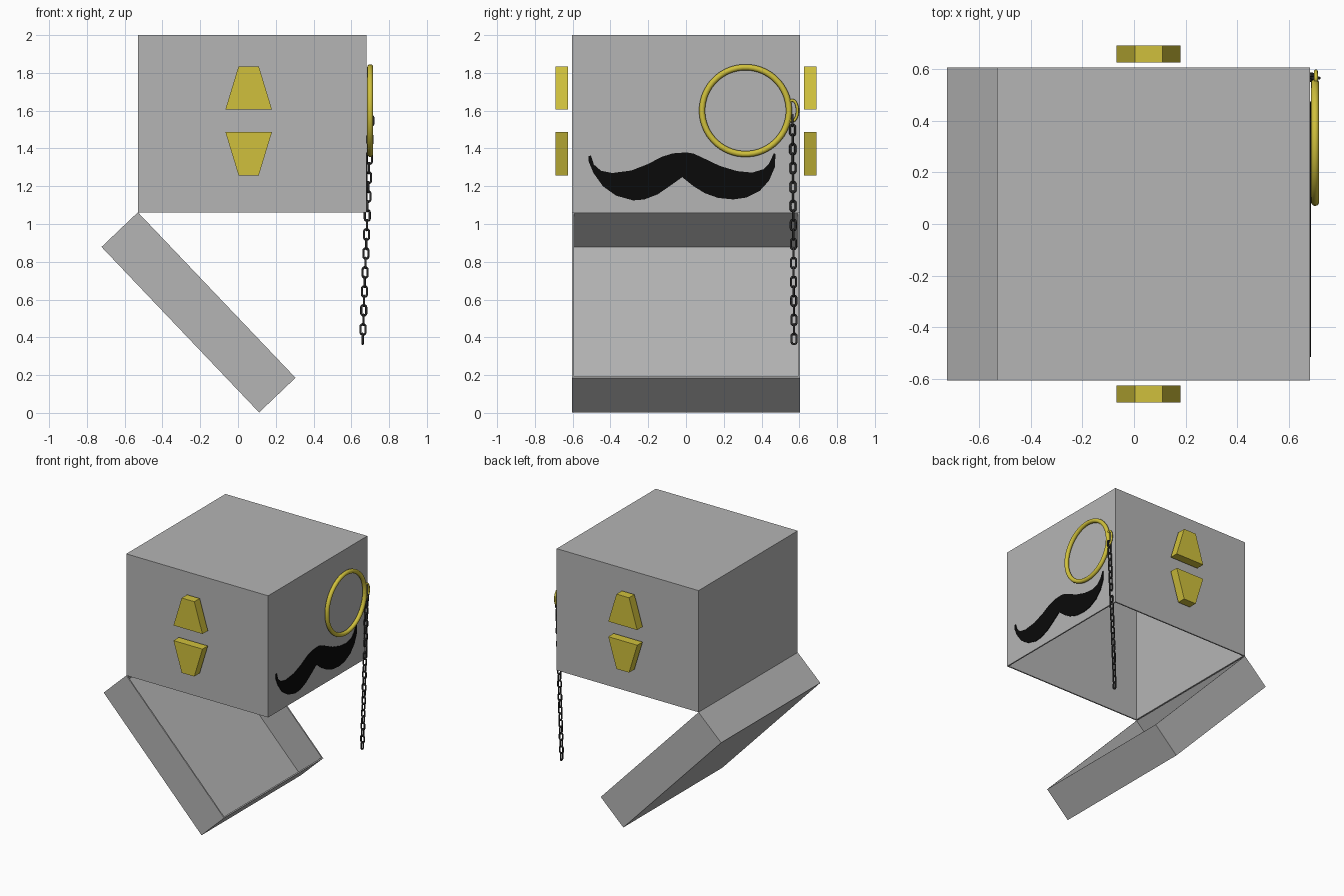
import bpy, bmesh, math
from mathutils import Matrix, Vector

if "Cube" in bpy.data.objects:
    bpy.data.objects.remove(bpy.data.objects["Cube"])


def material(name, rgb):
    m = bpy.data.materials.new(name)
    m.diffuse_color = (*rgb, 1)
    m.use_nodes = True
    m.node_tree.nodes["Principled BSDF"].inputs["Base Color"].default_value = m.diffuse_color
    return m


GREY = material("grey", (0.46, 0.46, 0.46))
GOLD = material("gold", (0.63, 0.53, 0.045))
BLACK = material("black", (0.003, 0.003, 0.003))
DARK = material("dark_metal", (0.03, 0.03, 0.03))


def finish(name, bm, mat, smooth=False):
    bmesh.ops.recalc_face_normals(bm, faces=bm.faces)
    me = bpy.data.meshes.new(name)
    bm.to_mesh(me)
    bm.free()
    me.materials.append(mat)
    for p in me.polygons:
        p.use_smooth = smooth
    ob = bpy.data.objects.new(name, me)
    bpy.context.collection.objects.link(ob)
    return ob


def open_box(name, lo, hi, open_dir, matrix=Matrix()):
    """Thin-walled box with the face toward open_dir (z) removed."""
    bm = bmesh.new()
    bmesh.ops.create_cube(bm, size=1)
    lo, hi = Vector(lo), Vector(hi)
    for v in bm.verts:
        v.co = Vector([lo[i] + (v.co[i] + 0.5) * (hi[i] - lo[i]) for i in range(3)])
    bm.normal_update()
    mouth = [f for f in bm.faces if f.normal.z * open_dir > 0.9]
    bmesh.ops.delete(bm, geom=mouth, context='FACES_ONLY')
    bm.transform(matrix)
    ob = finish(name, bm, GREY)
    # an open shell may be recalculated either way round: make the wall grow inward
    me = ob.data
    centre = sum((v.co for v in me.vertices), Vector()) / len(me.vertices)
    if sum((p.center - centre).dot(p.normal) for p in me.polygons) < 0:
        me.flip_normals()
    mod = ob.modifiers.new("wall", 'SOLIDIFY')
    mod.thickness = 0.01
    mod.offset = -1
    mod.use_even_offset = True
    return ob


def prism(name, outline, axis, a, b, mat):
    """Extrude a 2D outline along axis 'x' (outline in y,z) or 'y' (outline in x,z)."""
    bm = bmesh.new()

    def place(p, d):
        return (d, p[0], p[1]) if axis == 'x' else (p[0], d, p[1])
    back = [bm.verts.new(place(p, a)) for p in outline]
    front = [bm.verts.new(place(p, b)) for p in outline]
    n = len(outline)
    bm.faces.new(back)
    bm.faces.new(front[::-1])
    for i in range(n):
        j = (i + 1) % n
        bm.faces.new((back[i], back[j], front[j], front[i]))
    return finish(name, bm, mat)


def add_ring(bm, centre, ry, rz, tube, stretch=0.0, turn=0.0, seg=48, sides=12):
    """Ring in the y-z plane, optionally stretched along z and turned about z."""
    rot = Matrix.Rotation(turn, 3, 'Z')
    rows = []
    for i in range(seg):
        a = 2 * math.pi * (i + 0.5) / seg
        shift = math.copysign(stretch, math.sin(a))
        row = []
        for k in range(sides):
            t = 2 * math.pi * k / sides
            r = tube * math.cos(t)
            p = Vector((tube * math.sin(t), (ry + r) * math.cos(a),
                        (rz + r) * math.sin(a) + shift))
            row.append(bm.verts.new(rot @ p + Vector(centre)))
        rows.append(row)
    for i in range(seg):
        for k in range(sides):
            i2, k2 = (i + 1) % seg, (k + 1) % sides
            bm.faces.new((rows[i][k], rows[i2][k], rows[i2][k2], rows[i][k2]))


# Box body, open underneath
open_box("box_body", (-0.53, -0.604, 1.062), (0.68, 0.604, 2.0), -1)

# Hinged tray lid hanging open from the left lower edge
swing = Matrix.Translation((-0.53, 0, 1.062)) @ Matrix.Rotation(math.radians(46.4), 4, 'Y')
open_box("hinged_lid", (0, -0.604, -0.266), (1.21, 0.604, 0), 1, swing)

# Paired trapezoid clasps on the front and back
for side, s in (("front", -1), ("back", 1)):
    for level, base, tip in (("upper", 1.605, 1.835), ("lower", 1.488, 1.258)):
        prism(f"{side}_{level}_clasp",
              [(-0.067, base), (0.18, base), (0.11, tip), (0.003, tip)],
              'y', s * 0.624, s * 0.69, GOLD)

# Moustache plate on the right face
moustache = [
    (-0.515, 1.36), (-0.503, 1.362), (-0.488, 1.315), (-0.45, 1.282), (-0.39, 1.27),
    (-0.29, 1.283), (-0.2, 1.318), (-0.13, 1.355), (-0.07, 1.374), (0, 1.379),
    (0.04, 1.373), (0.10, 1.345), (0.18, 1.307), (0.27, 1.28), (0.35, 1.272),
    (0.41, 1.29), (0.44, 1.32), (0.465, 1.375), (0.474, 1.37), (0.47, 1.30),
    (0.44, 1.23), (0.39, 1.175), (0.32, 1.14), (0.25, 1.13), (0.17, 1.138),
    (0.1, 1.163), (0.04, 1.2), (-0.02, 1.248), (-0.08, 1.205), (-0.15, 1.157),
    (-0.22, 1.13), (-0.28, 1.125), (-0.37, 1.15), (-0.44, 1.2), (-0.49, 1.27),
    (-0.515, 1.33)]
prism("moustache", moustache, 'x', 0.679, 0.685, BLACK)

# Monocle rim and its small chain loop
bm = bmesh.new()
add_ring(bm, (0.70, 0.315, 1.6), 0.23, 0.23, 0.016)
finish("monocle_rim", bm, GOLD, True)
bm = bmesh.new()
add_ring(bm, (0.703, 0.563, 1.6), 0.027, 0.055, 0.008, seg=24, sides=8)
finish("monocle_loop", bm, GOLD, True)

# Hanging chain of alternating links
bm = bmesh.new()
count = 24
for i in range(count):
    f = i / (count - 1)
    add_ring(bm, (0.66 + 0.043 * f, 0.572 - 0.008 * f, 0.392 + 1.155 * f),
             0.0135, 0.0135, 0.0058, stretch=0.0145,
             turn=(i % 2) * math.pi / 2, seg=16, sides=8)
finish("chain", bm, DARK, True)
